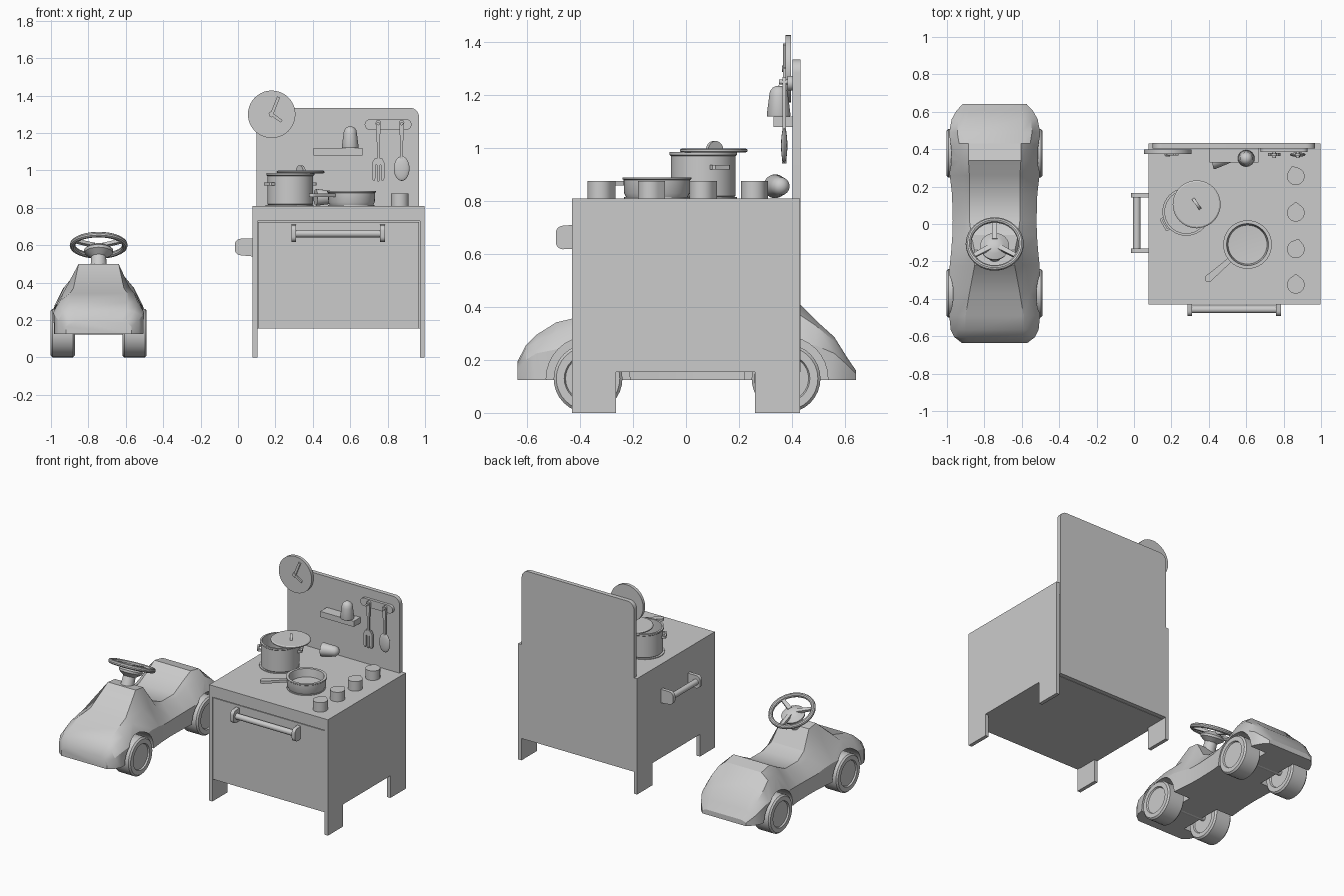
import bpy, bmesh, math
from math import sin, cos, pi, radians
from mathutils import Matrix

if "Cube" in bpy.data.objects:
    bpy.data.objects.remove(bpy.data.objects["Cube"])


def finish(name, bm, smooth=True):
    bmesh.ops.remove_doubles(bm, verts=bm.verts, dist=1e-5)
    bmesh.ops.recalc_face_normals(bm, faces=bm.faces)
    me = bpy.data.meshes.new(name)
    bm.to_mesh(me)
    bm.free()
    ob = bpy.data.objects.new(name, me)
    bpy.context.collection.objects.link(ob)
    bpy.ops.object.select_all(action='DESELECT')
    bpy.context.view_layer.objects.active = ob
    ob.select_set(True)
    if smooth:
        bpy.ops.object.shade_smooth_by_angle(angle=radians(32))
    return ob


def place(ob, loc=(0, 0, 0), rot=(0, 0, 0)):
    ob.location, ob.rotation_euler = loc, rot
    return ob


def prism(name, pts, axis, a, b):
    """Extrude a 2D outline along an axis from a to b."""
    order = {'x': lambda u, v, w: (w, u, v), 'y': lambda u, v, w: (u, w, v),
             'z': lambda u, v, w: (u, v, w)}[axis]
    bm = bmesh.new()
    lo = [bm.verts.new(order(u, v, a)) for u, v in pts]
    hi = [bm.verts.new(order(u, v, b)) for u, v in pts]
    bm.faces.new(lo)
    bm.faces.new(hi)
    for i in range(len(pts)):
        j = (i + 1) % len(pts)
        bm.faces.new((lo[i], lo[j], hi[j], hi[i]))
    return finish(name, bm)


def box(name, x, y, z):
    return prism(name, [(x[0], y[0]), (x[1], y[0]), (x[1], y[1]), (x[0], y[1])], 'z', *z)


def arc(cu, cv, r, a0, a1, n=8):
    return [(cu + r * cos(radians(a0 + (a1 - a0) * i / n)),
             cv + r * sin(radians(a0 + (a1 - a0) * i / n))) for i in range(n + 1)]


def bridge(bm, rings):
    for p, q in zip(rings, rings[1:]):
        for i in range(len(p)):
            j = (i + 1) % len(p)
            bm.faces.new((p[i], p[j], q[j], q[i]))


def lathe(name, prof, loc=(0, 0, 0), rot=(0, 0, 0), seg=32):
    """Turn an (r, z) outline about z."""
    bm = bmesh.new()
    bridge(bm, [[bm.verts.new((r * cos(2 * pi * i / seg), r * sin(2 * pi * i / seg), z))
                 for i in range(seg)] for r, z in prof])
    return place(finish(name, bm), loc, rot)


def rod(name, r, length, loc, rot=(0, 0, 0), seg=16):
    h = length / 2
    return lathe(name, [(0, -h), (r, -h), (r, h), (0, h)], loc, rot, seg)


# ---- play kitchen cabinet ----
side = [(-.43, 0), (-.265, 0), (-.265, .155), (.26, .155), (.26, 0), (.43, 0), (.43, .805), (-.43, .805)]
for tag, x in (("left", .078), ("right", .972)):
    prism(tag + "_side_panel", side, 'x', x, x + .025)
box("cabinet_carcass", (.103, .972), (-.40, .40), (.155, .74))
box("oven_door", (.106, .969), (-.427, -.40), (.155, .725))
box("countertop", (.078, .997), (-.43, .43), (.73, .81))
prism("back_board", [(.10, .155), (.968, .155)] + arc(.918, 1.285, .05, 0, 90)
      + arc(.15, 1.285, .05, 90, 180), 'y', .403, .433)

# oven and side handles
bracket = [(-.43, .62)] + arc(-.465, .645, .027, 270, 180, 5) + arc(-.465, .68, .027, 180, 90, 5) + [(-.43, .71)]
for x in (.285, .76):
    prism("oven_handle_bracket", bracket, 'x', x, x + .026)
rod("oven_handle_bar", .02, .47, (.535, -.457, .662), (0, pi / 2, 0))
bracket = [(.08, .54)] + arc(.015, .578, .032, 270, 180, 5) + arc(.015, .603, .032, 180, 90, 5) + [(.08, .635)]
for y in (-.155, .142):
    prism("side_handle_bracket", bracket, 'y', y, y + .024)
rod("side_handle_bar", .02, .30, (.015, .005, .59), (pi / 2, 0, 0))

# pointed stove knobs
for y, a in ((.255, 110), (.06, 90), (-.135, 75), (-.325, 90)):
    k = prism("stove_knob", arc(0, 0, .047, 35, 325, 24) + [(.058, 0)], 'z', .81, .876)
    place(k, (.865, y, 0), (0, 0, radians(a)))

# burners
for n, (x, y) in enumerate(((.275, .065), (.605, -.11))):
    rod("burner", .128 - .004 * n, .006, (x, y, .812), seg=40)

# stock pot with lid
lathe("pot", [(0, .812), (.115, .812), (.122, .82), (.122, .97), (.128, .975), (.128, .985),
              (.115, .985), (.115, .83), (0, .83)], (.28, .065, 0), seg=40)
for a in (30, 210):
    h = prism("pot_handle", [(.115, -.038), (.137, -.038), (.145, -.03), (.145, .03), (.137, .038),
                             (.115, .038), (.115, .026), (.133, .026), (.133, -.026), (.115, -.026)],
              'z', .92, .936)
    place(h, (.28, .065, 0), (0, 0, radians(a)))
lathe("pot_lid", [(0, .983), (.12, .983), (.128, .988), (.128, .994), (.12, .999), (0, .999)],
      (.335, .105, 0), seg=40)
g = prism("lid_grip", arc(0, .992, .035, 0, 180, 12), 'y', -.008, .008)
place(g, (.335, .108, 0), (0, 0, radians(-55)))

# frying pan
lathe("frying_pan", [(0, .812), (.115, .812), (.124, .83), (.126, .88), (.13, .883), (.13, .89),
                     (.112, .89), (.104, .835), (0, .828)], (.607, -.11, 0), seg=40)
ph = prism("pan_handle", [(.12, -.014), (.20, -.016)] + arc(.276, 0, .02, -90, 90, 8)
           + [(.20, .016), (.12, .014)], 'z', .858, .876)
place(ph, (.607, -.11, 0), (0, 0, radians(221)))

# shelf and shakers
box("spice_shelf", (.405, .665), (.33, .405), (1.08, 1.12))
shaker = [(0, 0), (.043, 0), (.045, .006), (.036, .075), (.033, .095), (.022, .109), (.01, .115), (0, .116)]
lathe("standing_shaker", shaker, (.60, .35, 1.12))
lathe("fallen_shaker", shaker, (.415, .335, .856), (0, radians(90), radians(15)))

# wall clock
rod("clock_face", .127, .022, (.18, .386, 1.30), (pi / 2, 0, 0), 40)
rod("clock_pin", .012, .02, (.18, .372, 1.30), (pi / 2, 0, 0))
for a, l in ((22, .10), (125, .065)):
    h = prism("clock_hand", [(-.008, -.015), (.008, -.015), (.008, l), (-.008, l)], 'y', -.005, .005)
    place(h, (.18, .371, 1.30), (0, radians(a), 0))

# utensil rail, fork and spoon
prism("utensil_rail", arc(.90, 1.245, .028, -90, 90) + arc(.705, 1.245, .028, 90, 270), 'y', .384, .404)
for x in (.75, .875):
    rod("utensil_peg", .009, .04, (x, .372, 1.25), (pi / 2, 0, 0))
    prism("utensil_stem", arc(x, 1.255, .014, 0, 180, 6) + [(x - .008, 1.15), (x - .008, 1.04),
          (x + .008, 1.04), (x + .008, 1.15)], 'y', .364, .378)
prism("fork_head", [(.717, .96), (.722, .945), (.731, .945), (.735, .96), (.735, 1.03), (.742, 1.03),
                    (.742, .96), (.746, .942), (.755, .942), (.758, .96), (.758, 1.03), (.765, 1.03),
                    (.765, .96), (.769, .945), (.778, .945), (.783, .96), (.783, 1.04), (.77, 1.065),
                    (.73, 1.065), (.717, 1.04)], 'y', .363, .379)
bm = bmesh.new()
bmesh.ops.create_uvsphere(bm, u_segments=20, v_segments=12, radius=1,
                          matrix=Matrix.Translation((.875, .371, 1.01)) @ Matrix.Diagonal((.042, .012, .066, 1)))
finish("spoon_bowl", bm)

# ---- ride-on car ----
CX = -.745
# y, deck half width, deck z, shoulder half width, shoulder z, side half width, side z
sections = [(-.636, .12, .195, .155, .185, .175, .165), (-.605, .15, .255, .19, .245, .215, .20),
            (-.565, .155, .295, .20, .27, .235, .225), (-.49, .155, .342, .205, .305, .243, .24),
            (-.37, .135, .37, .19, .345, .245, .25), (-.22, .107, .50, .165, .375, .24, .26),
            (-.14, .108, .49, .163, .36, .232, .25), (-.06, .125, .37, .16, .33, .226, .235),
            (.02, .135, .335, .158, .315, .224, .235), (.16, .135, .335, .16, .315, .228, .24),
            (.26, .135, .385, .17, .355, .24, .25), (.34, .14, .43, .185, .375, .245, .26),
            (.43, .14, .412, .19, .37, .245, .26), (.49, .145, .35, .20, .33, .243, .255),
            (.56, .145, .287, .195, .27, .23, .225), (.605, .14, .215, .18, .205, .205, .185),
            (.642, .13, .16, .15, .155, .17, .148)]
bm = bmesh.new()
rings = []
for y, dw, dz, sw, sz, w, wz in sections:
    half = [(dw, dz), (sw, sz), (w, wz), (w, .125)]
    ring = half + [(-u, v) for u, v in reversed(half)]
    rings.append([bm.verts.new((CX + u, y, v)) for u, v in ring])
bridge(bm, rings)
bm.faces.new(rings[0])
bm.faces.new(rings[-1])
body = finish("car_body", bm, smooth=False)

# wheels with their arches
wheel = [(0, -.055), (.085, -.055), (.09, -.065), (.12, -.065), (.13, -.055), (.13, .055),
         (.12, .065), (.09, .065), (.085, .055), (0, .055)]
for y in (-.37, .378):
    for s in (-1, 1):
        cut = rod("arch_cutter", .158, .25, (CX + s * .235, y, .13), (0, pi / 2, 0), 32)
        cut.hide_render = True
        m = body.modifiers.new("arch", 'BOOLEAN')
        m.operation, m.object, m.solver = 'DIFFERENCE', cut, 'EXACT'
        bpy.context.view_layer.objects.active = body
        bpy.ops.object.modifier_apply(modifier=m.name)
        bpy.data.objects.remove(cut)
        lathe("car_wheel", wheel, (CX + s * .192, y, .13), (0, pi / 2, 0))
    rod("axle", .018, .34, (CX, y, .14), (0, pi / 2, 0))
bpy.ops.object.select_all(action='DESELECT')
body.select_set(True)
bpy.context.view_layer.objects.active = body
bpy.ops.object.shade_smooth_by_angle(angle=radians(28))

# steering wheel on its tilted column
tilt, centre = (radians(-24), 0, 0), (CX, -.107, .60)
lathe("steering_rim", [(.14 + .015 * cos(2 * pi * i / 10), .015 * sin(2 * pi * i / 10))
                       for i in range(11)], centre, tilt, 40)
lathe("steering_hub", [(0, -.15), (.045, -.15), (.04, -.07), (.075, -.045), (.078, -.03), (.05, -.01),
                       (.03, 0), (0, .004)], centre, tilt)
for a in (90, 210, 330):
    sp = prism("steering_spoke", [(.03, -.014), (.14, -.011), (.14, .011), (.03, .014)], 'z', -.016, .002)
    sp.matrix_world = (Matrix.Translation(centre) @ Matrix.Rotation(tilt[0], 4, 'X')
                       @ Matrix.Rotation(radians(a), 4, 'Z'))
